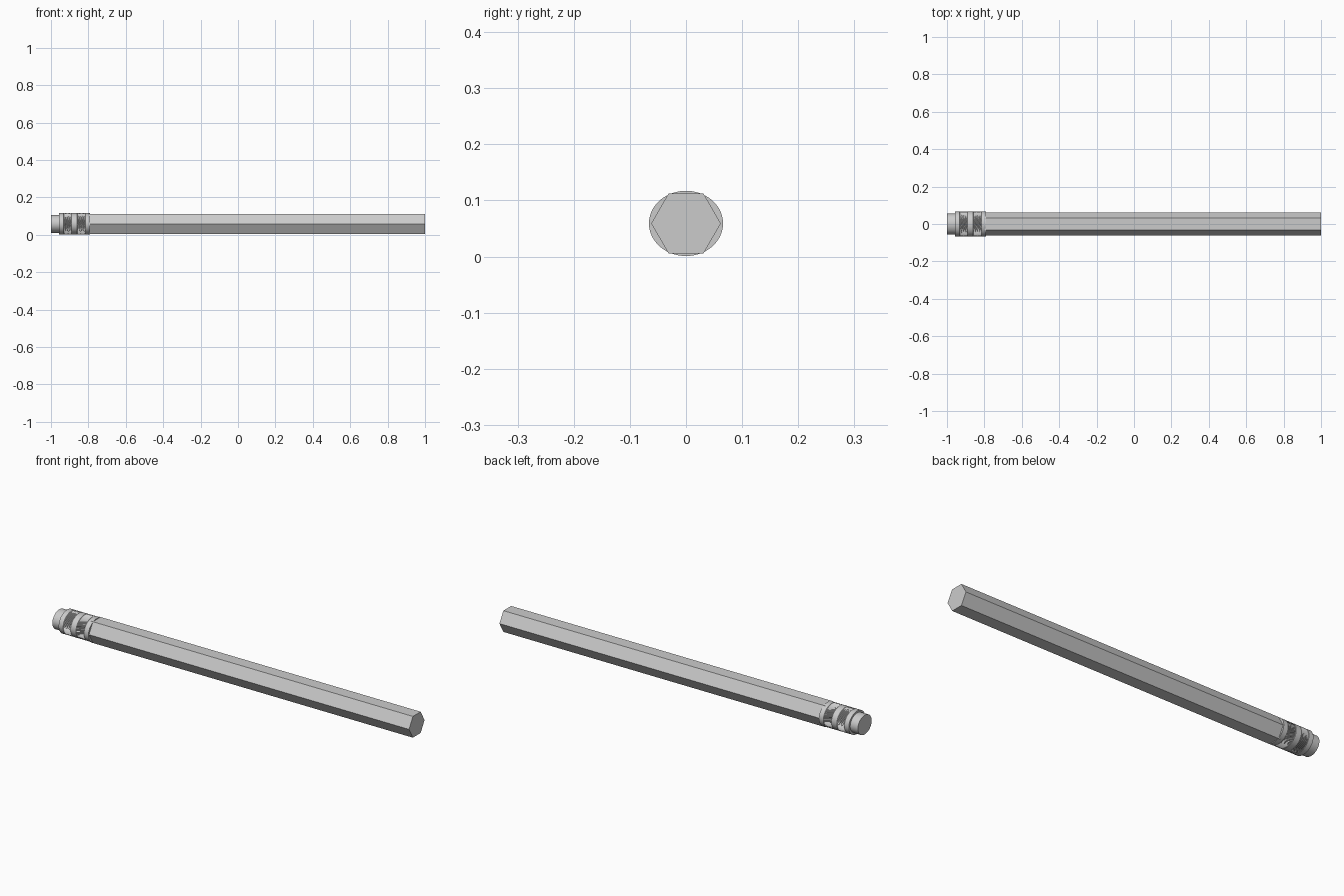
import bpy, bmesh, math

cube = bpy.data.objects.get("Cube")
if cube:
    bpy.data.objects.remove(cube, do_unlink=True)

CENTRE_Z = 0.059
SQUASH = 0.88  # height of the oval metal band relative to its width

grey = bpy.data.materials.new("light_grey")
grey.use_nodes = True
grey.diffuse_color = (0.6, 0.6, 0.6, 1)
grey.node_tree.nodes["Principled BSDF"].inputs["Base Color"].default_value = (0.6, 0.6, 0.6, 1)


def loft(name, sides, rings, squash=1.0, smooth=True):
    """Capped tube along x; each ring is (x, radius, groove depth, twist in segments)."""
    bm = bmesh.new()
    loops = []
    for x, radius, groove, twist in rings:
        loop = []
        for i in range(sides):
            a = 2 * math.pi * (i + twist) / sides
            r = radius - groove * (i % 2)
            loop.append(bm.verts.new((x, r * math.cos(a), CENTRE_Z + r * squash * math.sin(a))))
        loops.append(loop)
    for a, b in zip(loops, loops[1:]):
        for i in range(sides):
            j = (i + 1) % sides
            bm.faces.new((a[i], a[j], b[j], b[i]))
    bm.faces.new(loops[0])
    bm.faces.new(loops[-1])
    bmesh.ops.recalc_face_normals(bm, faces=bm.faces)
    mesh = bpy.data.meshes.new(name)
    bm.to_mesh(mesh)
    bm.free()
    mesh.materials.append(grey)
    obj = bpy.data.objects.new(name, mesh)
    bpy.context.collection.objects.link(obj)
    if smooth:
        bpy.ops.object.select_all(action="DESELECT")
        obj.select_set(True)
        bpy.context.view_layer.objects.active = obj
        bpy.ops.object.shade_smooth_by_angle(angle=math.radians(25))
    return obj


# Six-sided wooden body, blunt at the far end
loft("pencil_body", 6, [(-0.8, 0.062, 0, 0), (1, 0.062, 0, 0)], smooth=False)

# Oval eraser
loft("eraser", 64, [(-1, 0.055, 0, 0), (-0.9, 0.055, 0, 0)], SQUASH)

# Metal ferrule with two knurled bands slanting opposite ways
R = 0.066
rings = [(-0.957, R, 0, 0)]
for start, end, twist_from, twist_to in ((-0.932, -0.89, 0, 4), (-0.86, -0.815, 4, 0)):
    rings.append((start, R, 0, twist_from))
    for step in range(5):
        t = step / 4
        x = start + 0.001 + (end - start - 0.002) * t
        rings.append((x, R, 0.003, twist_from + (twist_to - twist_from) * t))
    rings.append((end, R, 0, twist_to))
rings.append((-0.79, R, 0, 0))
loft("ferrule", 120, rings, SQUASH)
